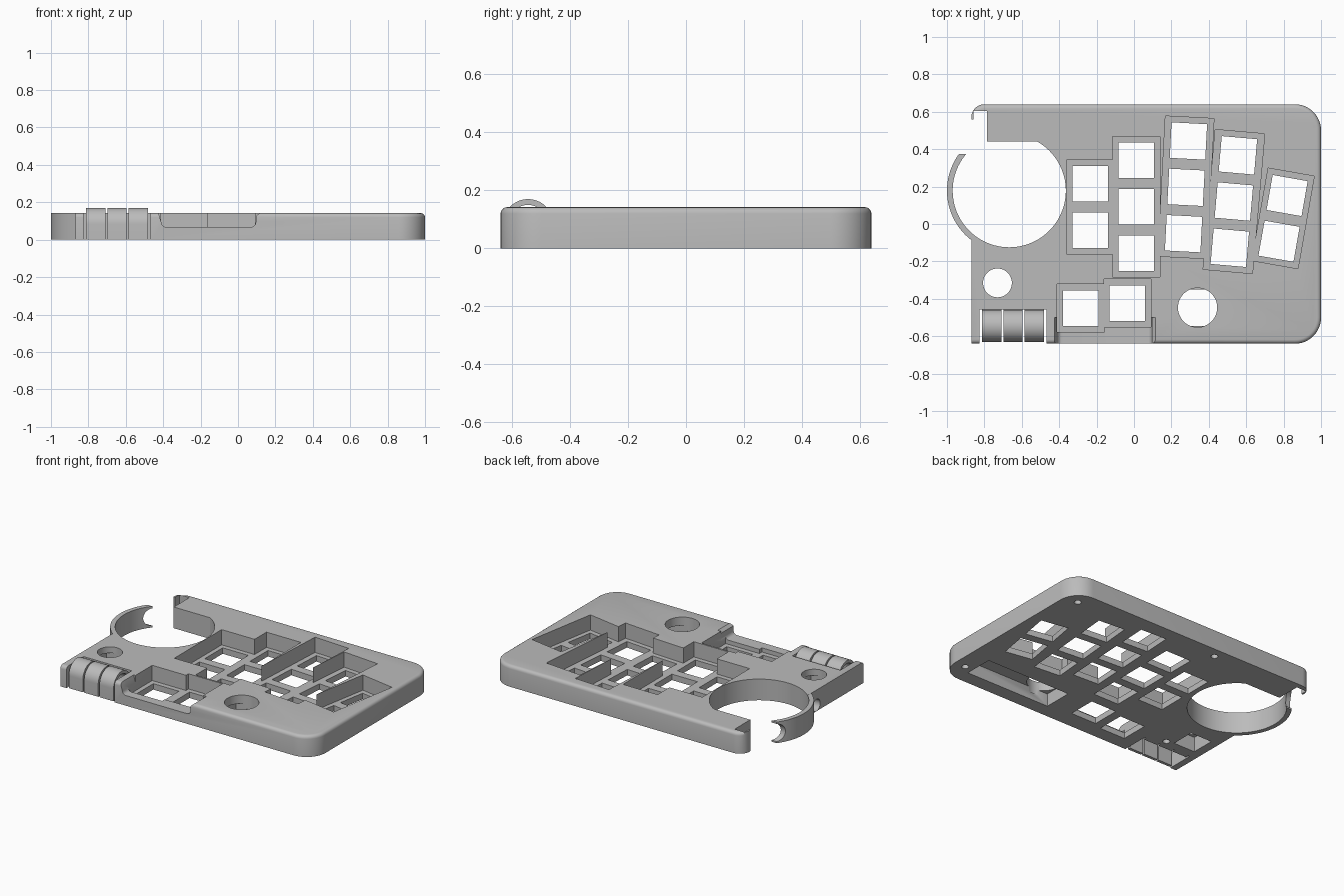
import bpy, bmesh
from math import radians, cos, sin, pi
from mathutils import Matrix, Vector

if "Cube" in bpy.data.objects:
    bpy.data.objects.remove(bpy.data.objects["Cube"], do_unlink=True)

grey = bpy.data.materials.new("plain grey")
grey.use_nodes = True
COLOR = (0.5, 0.5, 0.5, 1)
grey.diffuse_color = COLOR
grey.node_tree.nodes["Principled BSDF"].inputs["Base Color"].default_value = COLOR

TOP = 0.142      # case height
FLOOR = 0.04     # key plate height
PITCH = 0.248    # key spacing


def prism(name, points, start, end, axis="z"):
    """Extrude a closed 2D profile along an axis."""
    place = {"z": lambda a, b, c: (a, b, c),
             "x": lambda a, b, c: (c, a, b),
             "y": lambda a, b, c: (a, c, b)}[axis]
    bm = bmesh.new()
    face = bm.faces.new([bm.verts.new(place(a, b, start)) for a, b in points])
    out = bmesh.ops.extrude_face_region(bm, geom=[face])
    shift = Vector(place(0, 0, end - start))
    verts = [v for v in out["geom"] if isinstance(v, bmesh.types.BMVert)]
    bmesh.ops.translate(bm, verts=verts, vec=shift)
    bmesh.ops.recalc_face_normals(bm, faces=bm.faces)
    mesh = bpy.data.meshes.new(name)
    bm.to_mesh(mesh)
    bm.free()
    mesh.materials.append(grey)
    obj = bpy.data.objects.new(name, mesh)
    bpy.context.collection.objects.link(obj)
    return obj


def arc(cx, cy, r, a0, a1, n):
    angles = [radians(a0 + (a1 - a0) * i / n) for i in range(n + 1)]
    return [(cx + r * cos(a), cy + r * sin(a)) for a in angles]


def circle(cx, cy, r, n=48):
    return arc(cx, cy, r, 0, 360, n)[:-1]


def rect(x0, x1, y0, y1):
    return [(x0, y0), (x1, y0), (x1, y1), (x0, y1)]


def turned_rect(center, w, h, angle):
    m = Matrix.Rotation(radians(angle), 2)
    return [tuple(Vector(center) + m @ Vector(p))
            for p in rect(-w / 2, w / 2, -h / 2, h / 2)]


def combine(target, tool, operation="DIFFERENCE"):
    """Apply a boolean and remove the tool."""
    mod = target.modifiers.new("cut", "BOOLEAN")
    mod.operation, mod.solver, mod.object = operation, "EXACT", tool
    deps = bpy.context.evaluated_depsgraph_get()
    mesh = bpy.data.meshes.new_from_object(target.evaluated_get(deps))
    target.modifiers.clear()
    target.data = mesh
    bpy.data.objects.remove(tool, do_unlink=True)


def cut(points, start, end, axis="z"):
    combine(case, prism("cutter", points, start, end, axis))


# Case block with rounded corners and softened top rim
outline = ([(-0.87, -0.64)] + arc(0.86, -0.5, 0.14, -90, 0, 12)
           + arc(0.86, 0.5, 0.14, 0, 90, 12) + arc(-0.8, 0.57, 0.07, 90, 180, 8))
case = prism("keyboard_case", outline, 0, TOP)
bm = bmesh.new()
bm.from_mesh(case.data)
rim = [e for e in bm.edges if all(v.co.z > TOP - 0.01 for v in e.verts)
       and sum(v.co.x for v in e.verts) / 2 > -0.86]
bmesh.ops.bevel(bm, geom=rim, offset=0.022, segments=4, profile=0.5, affect="EDGES")
bm.to_mesh(case.data)
bm.free()

# Round socket with its thin outer ring
SX, SY = -0.667, 0.178
combine(case, prism("socket_ring", circle(SX, SY, 0.333, 96), 0, TOP - 0.0005), "UNION")
cut([(x, min(y, 0.44)) for x, y in circle(SX, SY, 0.3025, 96)], -0.1, 0.3)

# Opening between the ring and the back corner hook
cut([(-1.1, 0.375), (-0.785, 0.375), (-0.785, 0.605), (-0.858, 0.605),
     (-0.858, 0.56), (-1.1, 0.56)], -0.1, 0.3)
cut(circle(0.385, 0.07, 0.06), -1.1, -0.8, "x")

# Key columns: center, number of keys, turn, well width
columns = [((-0.235, 0.09), 2, 0, 0.25), ((0.012, 0.092), 3, 0, 0.256),
           ((0.278, 0.196), 3, -3, 0.26), ((0.534, 0.12), 3, -5, 0.265),
           ((0.797, 0.03), 2, -10, 0.25)]
for center, count, turn, width in columns:
    cut(turned_rect(center, width, count * PITCH + 0.006, turn), FLOOR, 0.3)

# Thumb key wells and the front notch
thumbs = [(-0.285, -0.45), (-0.035, -0.423)]
for x, y in thumbs:
    cut(rect(x - 0.126, x + 0.126, y - 0.128, y + 0.128), FLOOR, 0.3)
notch = ([(-0.425, 0.2), (-0.425, TOP)] + arc(-0.385, 0.093, 0.025, 180, 270, 5)
         + arc(0.07, 0.093, 0.025, 270, 360, 5) + [(0.095, 0.125), (0.115, TOP), (0.115, 0.2)])
cut(notch, -0.8, -0.5, "y")

# Square key openings
for center, count, turn, width in columns:
    step = Matrix.Rotation(radians(turn), 2) @ Vector((0, PITCH))
    for i in range(count):
        spot = Vector(center) + step * (i - (count - 1) / 2)
        cut(turned_rect(spot, 0.19, 0.19, turn), -0.1, 0.1)
for spot in thumbs:
    cut(turned_rect(spot, 0.19, 0.19, 0), -0.1, 0.1)

# Knob hole over a long underside pocket, and the small round hole
cut(circle(0.34, -0.447, 0.105), 0.05, 0.3)
cut(rect(0.23, 0.86, -0.545, -0.35), -0.1, 0.085)
cut(circle(-0.73, -0.315, 0.077), 0.05, 0.3)
cut(rect(-0.81, -0.65, -0.395, -0.235), -0.1, 0.1)

# Cable arch in the side wall and screw holes underneath
cut(circle(-0.14, 0.04, 0.04, 24), -1.0, -0.8, "x")
for x, y in [(0.9, 0.54), (0.92, -0.5), (-0.16, 0.57), (-0.6, -0.41)]:
    cut(circle(x, y, 0.022, 20), -0.1, 0.08)

# Bay for the side buttons, open to the front
cut(rect(-0.825, -0.468, -0.8, -0.458), -0.1, 0.3)

# Three curved hollow buttons
BY, BZ = -0.545, 0.083
shell = ([(BY + 0.087, 0)] + arc(BY, BZ, 0.087, 0, 180, 24) + [(BY - 0.087, 0)]
         + [(BY - 0.067, 0)] + arc(BY, BZ, 0.067, 180, 0, 24) + [(BY + 0.067, 0)])
parts = [case]
for i in range(3):
    x = -0.813 + i * 0.114
    parts.append(prism("side_button_%d" % (i + 1), shell, x, x + 0.104, "x"))

# Smooth curves, keep crisp edges
for obj in bpy.context.selected_objects:
    obj.select_set(False)
for obj in parts:
    obj.select_set(True)
bpy.context.view_layer.objects.active = case
bpy.ops.object.shade_smooth_by_angle(angle=radians(30))
